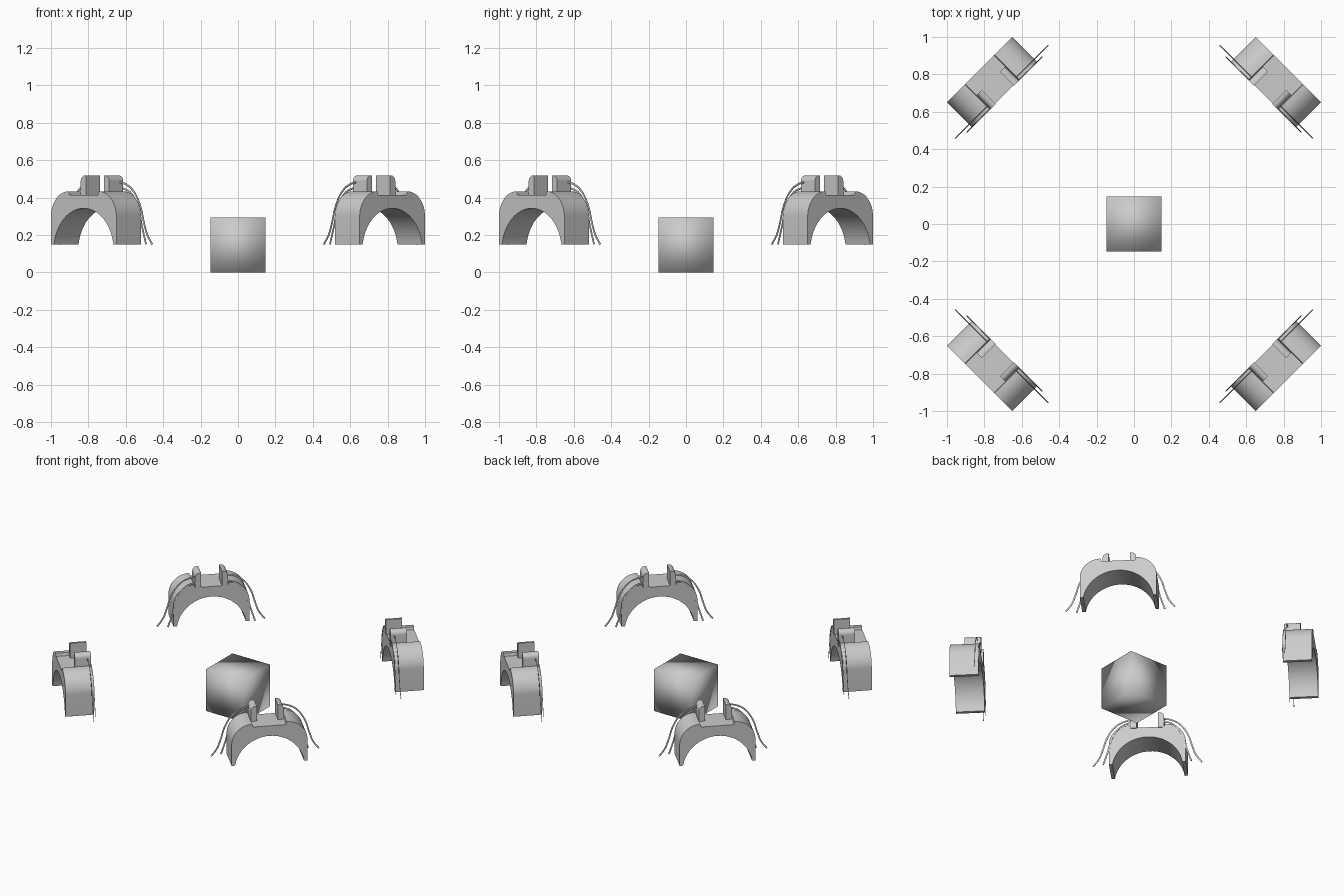
import bpy, bmesh
from math import sin, cos, pi, radians, sqrt, asin

if "Cube" in bpy.data.objects:
    bpy.data.objects.remove(bpy.data.objects["Cube"])

R_IN, R_OUT = 0.981, 1.167      # distance of guard faces from the centre
HALF = 0.247                    # half length of a guard
BASE, TOP, RECESS = 0.15, 0.434, 0.414


def arc(cx, cz, r, a0, a1, n):
    return [(cx + r * cos(a0 + (a1 - a0) * i / n),
             cz + r * sin(a0 + (a1 - a0) * i / n)) for i in range(n + 1)]


def finish(ob, angle, turn):
    bpy.ops.object.select_all(action='DESELECT')
    ob.select_set(True)
    bpy.context.view_layer.objects.active = ob
    if ob.type == 'CURVE':
        bpy.ops.object.convert(target='MESH')
        ob = bpy.context.object
    bpy.ops.object.shade_smooth_by_angle(angle=radians(angle))
    ob.rotation_euler.z = turn


def prism(name, profile, y0, y1, turn):
    """Extrude an x-z profile from y0 to y1, then turn it about z."""
    bm = bmesh.new()
    face = bm.faces.new([bm.verts.new((x, y0, z)) for x, z in profile])
    ext = bmesh.ops.extrude_face_region(bm, geom=[face])
    new = [v for v in ext['geom'] if isinstance(v, bmesh.types.BMVert)]
    bmesh.ops.translate(bm, verts=new, vec=(0, y1 - y0, 0))
    bmesh.ops.recalc_face_normals(bm, faces=bm.faces)
    me = bpy.data.meshes.new(name)
    bm.to_mesh(me)
    bm.free()
    ob = bpy.data.objects.new(name, me)
    bpy.context.collection.objects.link(ob)
    finish(ob, 35, turn)


def cable(name, path, r, turn):
    """Thin flattened cable lying in the plane y = r."""
    cu = bpy.data.curves.new(name, 'CURVE')
    cu.dimensions = '3D'
    cu.bevel_depth = 0.006
    cu.bevel_resolution = 1
    cu.use_fill_caps = True
    sp = cu.splines.new('BEZIER')
    sp.bezier_points.add(len(path) - 1)
    sp.resolution_u = 6
    for p, (x, z) in zip(sp.bezier_points, path):
        p.co = (x, 0, z)
        p.handle_left_type = p.handle_right_type = 'AUTO'
    ob = bpy.data.objects.new(name, cu)
    bpy.context.collection.objects.link(ob)
    finish(ob, 40, turn)
    ob = bpy.context.object
    for v in ob.data.vertices:
        v.co.y = r + v.co.y * 0.35


# Arched guard outline: rounded shoulders, recessed top, round wheel opening
CR = 0.134
half = [(HALF, BASE)] + arc(HALF - CR, TOP - CR, CR, 0, pi / 2, 12) + [(0.108, RECESS)]
OC, ORAD = 0.116, 0.227
a = asin((BASE - OC) / ORAD)
guard = half + [(-x, z) for x, z in reversed(half)] + arc(0, OC, ORAD, pi - a, a, 32)

# Upright tab with a rounded outer top corner
tab = [(0.0685, RECESS - 0.005), (0.1075, RECESS - 0.005)] + \
    arc(0.0775, 0.488, 0.03, 0, pi / 2, 6) + [(0.0685, 0.518)]

outer_path = [(0.095, 0.483), (0.15, 0.472), (0.206, 0.438), (0.259, 0.36),
              (0.289, 0.267), (0.312, 0.205), (0.351, 0.15)]
inner_path = [(0.09, 0.455), (0.165, 0.427), (0.225, 0.35), (0.252, 0.25), (0.284, 0.15)]

for k, corner in enumerate(('back_right', 'back_left', 'front_left', 'front_right')):
    turn = -pi / 4 + k * pi / 2
    prism('guard_' + corner, guard, R_IN, R_OUT, turn)
    for s, side in ((1, 'a'), (-1, 'b')):
        tag = f'{corner}_{side}'
        prism('tab_' + tag, [(s * x, z) for x, z in tab], 0.976, 1.082, turn)
        cable('outer_cable_' + tag, [(s * x, z) for x, z in outer_path], 1.0, turn)
        cable('inner_cable_' + tag, [(s * x, z) for x, z in inner_path], 0.979, turn)

# Central block with soft shading
bpy.ops.mesh.primitive_cube_add(size=0.295, location=(0, 0, 0.1475))
bpy.context.object.name = 'centre_block'
bpy.ops.object.shade_smooth()
